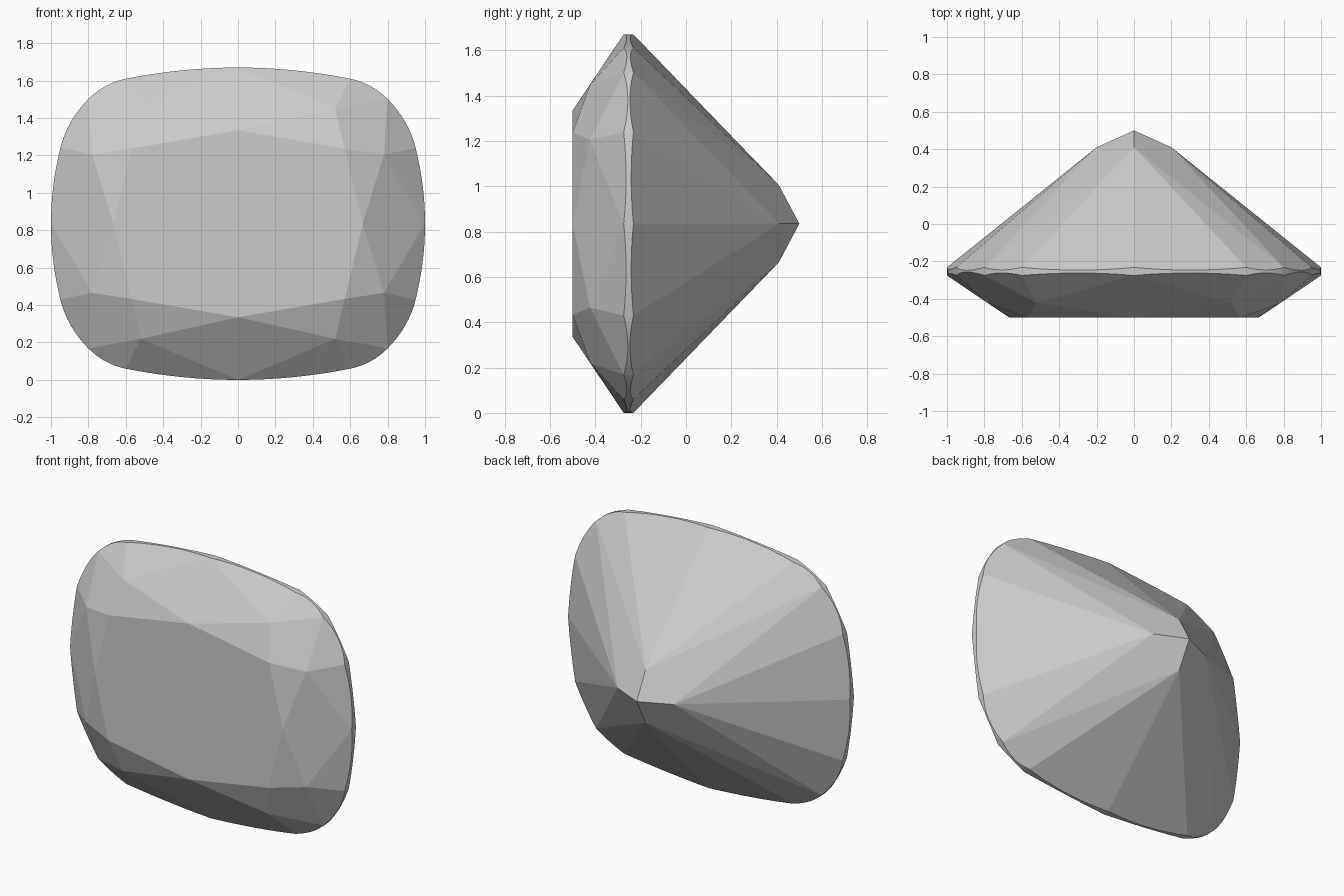
import bpy, bmesh
from mathutils import Vector, geometry

if "Cube" in bpy.data.objects:
    bpy.data.objects.remove(bpy.data.objects["Cube"])

CZ = 0.835                      # height of the stone's centre
CROWN_Y, PAV_Y = -0.275, -0.232  # girdle edges
STEPS = 8

# Outline of one quadrant: four quadratic arcs (start, control, end) in x, z
G = [(0, .835), (.6, .775), (.8, .667), (.95, .405), (1, 0)]
C = [(.3, .835), (.7125, .7525), (.914, .551), (1, .2025)]


def V(x, z, y):
    return Vector((x, y, z))


def arc(i, apex, y):
    """Points of outline arc i, dropped onto the facet plane through apex."""
    a, c, b = G[i], C[i], G[i + 1]
    n = geometry.normal((apex, V(*a, y), V(*b, y)))
    pts = []
    for k in range(STEPS + 1):
        t = k / STEPS
        x, z = ((1 - t) ** 2 * a[j] + 2 * t * (1 - t) * c[j] + t * t * b[j] for j in (0, 1))
        dy = apex.y - (n.x * (x - apex.x) + n.z * (z - apex.z)) / n.y
        pts.append(V(x, z, dy))
    return pts


# Facet corner points
table_top, table_corner, table_side = V(0, .5, -.5), V(.57, .402, -.5), V(.667, 0, -.5)
star_top, star_side = V(.52, .615, -.422), V(.78, .37, -.424)
pav_top, pav_side, culet = V(0, .17, .41), V(.2, 0, .41), V(0, 0, .5)
corner_c, corner_p = V(*G[2], CROWN_Y), V(*G[2], PAV_Y)

faces = [
    # table quarter and star facets
    [V(0, 0, -.5), table_top, table_corner, table_side],
    [table_top, star_top, table_corner],
    [table_corner, star_side, table_side],
    # crown mains
    [table_top, V(*G[0], CROWN_Y), star_top],
    [table_corner, star_top, corner_c, star_side],
    [table_side, star_side, V(*G[4], CROWN_Y)],
    # pavilion corner facet
    [culet, pav_side, corner_p, pav_top],
]
# Girdle facets above and below, with the scalloped band between them
for i in range(4):
    up = star_top if i < 2 else star_side
    low = pav_top if i < 2 else pav_side
    crown, pav = arc(i, up, CROWN_Y), arc(i, low, PAV_Y)
    faces.append([up] + crown)
    faces.append([low] + pav[::-1])
    for k in range(STEPS):
        faces.append([crown[k], pav[k], pav[k + 1], crown[k + 1]])

# Mirror the quadrant four ways and weld
bm = bmesh.new()
for sx in (1, -1):
    for sz in (1, -1):
        for f in faces:
            bm.faces.new([bm.verts.new((sx * p.x, p.y, sz * p.z + CZ)) for p in f])
bmesh.ops.remove_doubles(bm, verts=bm.verts, dist=1e-4)
bmesh.ops.recalc_face_normals(bm, faces=bm.faces)
# Merge the table quarters into one face
table = [f for f in bm.faces if all(v.co.y < -.499 for v in f.verts)]
bmesh.ops.dissolve_faces(bm, faces=table, use_verts=False)

mesh = bpy.data.meshes.new("cushion_gemstone")
bm.to_mesh(mesh)
bm.free()
gem = bpy.data.objects.new("cushion_gemstone", mesh)
bpy.context.collection.objects.link(gem)
